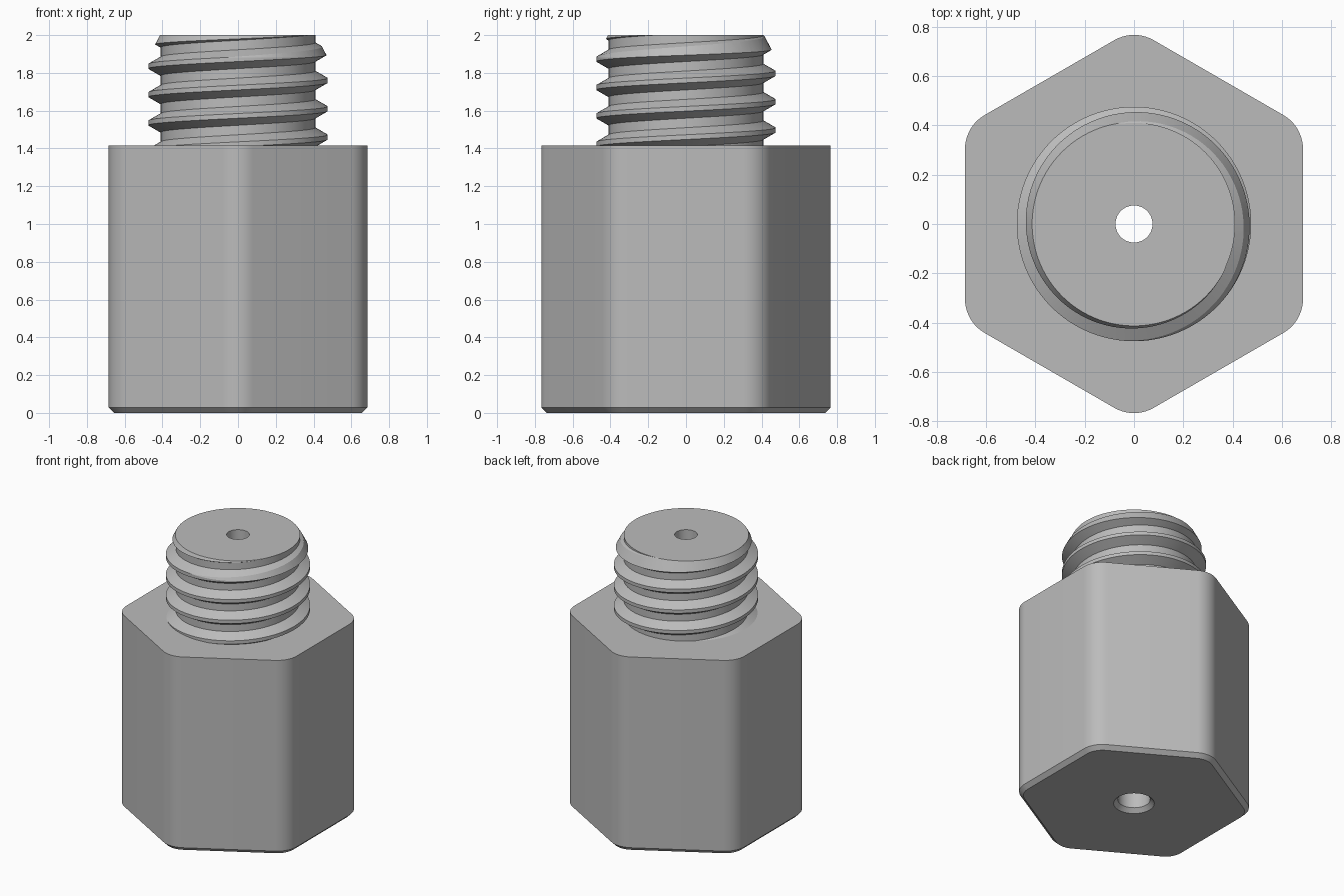
import bpy, bmesh
from math import sin, cos, pi, sqrt, radians

cube = bpy.data.objects.get("Cube")
if cube:
    bpy.data.objects.remove(cube, do_unlink=True)

SEG = 96            # steps around every round part
TOP, SHOULDER = 2.0, 1.415
ROOT, CREST, PITCH = 0.41, 0.475, 0.15

steel = bpy.data.materials.new("grey_steel")
steel.use_nodes = True
grey = (0.5, 0.5, 0.5, 1)
steel.diffuse_color = grey
steel.node_tree.nodes["Principled BSDF"].inputs["Base Color"].default_value = grey


def make_object(name, bm):
    """Clean the mesh and link it as an object."""
    bmesh.ops.remove_doubles(bm, verts=bm.verts[:], dist=1e-5)
    loose = [e for e in bm.edges if not e.link_faces]
    bmesh.ops.delete(bm, geom=loose, context='EDGES')
    bmesh.ops.recalc_face_normals(bm, faces=bm.faces[:])
    mesh = bpy.data.meshes.new(name)
    bm.to_mesh(mesh)
    bm.free()
    obj = bpy.data.objects.new(name, mesh)
    bpy.context.collection.objects.link(obj)
    mesh.materials.append(steel)
    return obj


def skin(bm, rings, wrap_rows=False, wrap_cols=True):
    """Bridge rows of points with quads."""
    rows = [[bm.verts.new(p) for p in ring] for ring in rings]
    if wrap_rows:
        rows.append(rows[0])
    for a, b in zip(rows, rows[1:]):
        n = len(a)
        for i in range(n if wrap_cols else n - 1):
            j = (i + 1) % n
            bm.faces.new((a[i], a[j], b[j], b[i]))
    return rows


def lathe(name, profile):
    """Revolve a closed (radius, height) profile about z."""
    bm = bmesh.new()
    angles = [2 * pi * i / SEG for i in range(SEG)]
    skin(bm, [[(r * cos(a), r * sin(a), z) for a in angles] for r, z in profile], True)
    return make_object(name, bm)


def boolean(target, cutter, operation):
    """Apply a boolean and discard the cutter."""
    cutter.hide_render = True
    mod = target.modifiers.new("cut", 'BOOLEAN')
    mod.operation, mod.solver, mod.object = operation, 'EXACT', cutter
    bpy.context.view_layer.objects.active = target
    bpy.ops.object.modifier_apply(modifier=mod.name)
    bpy.data.objects.remove(cutter, do_unlink=True)


def hex_ring(apothem, radius, z, steps=10):
    """Hexagon outline with rounded corners, points toward front and back."""
    reach = (apothem - radius) * 2 / sqrt(3)
    ring = []
    for k in range(6):
        mid = pi / 2 + k * pi / 3
        for s in range(steps + 1):
            a = mid + (s / steps - 0.5) * pi / 3
            ring.append((reach * cos(mid) + radius * cos(a),
                         reach * sin(mid) + radius * sin(a), z))
    return ring


# Hexagonal body with a chamfered lower edge
APOTHEM, CORNER, CHAMFER = 0.685, 0.16, 0.028
bm = bmesh.new()
rows = skin(bm, [hex_ring(APOTHEM - CHAMFER, CORNER - CHAMFER, 0),
                 hex_ring(APOTHEM, CORNER, CHAMFER),
                 hex_ring(APOTHEM, CORNER, SHOULDER)])
bm.faces.new(rows[0])
bm.faces.new(rows[-1])
body = make_object("hex_body", bm)

# Bore: countersunk mouth, wide lower part, narrow upper part
bore = lathe("bore_cutter", [(0, -0.01), (0.144, -0.01), (0.106, 0.028), (0.106, 1.2),
                             (0.075, 1.23), (0.075, 1.5), (0, 1.5)])
boolean(body, bore, 'DIFFERENCE')

# Right-hand thread swept as a helix, flattened beyond both ends
LOW, HIGH, START = 1.3, 2.12, 1.46
tooth = [(-0.0125, CREST), (0.0125, CREST), (0.05, ROOT), (0.1, ROOT)]


def thread_point(turn, offset, radius, i):
    a = 2 * pi * i / SEG
    z = START + PITCH * (turn + i / SEG) + offset
    if not LOW < z < HIGH:
        z, radius = min(max(z, LOW), HIGH), ROOT
    return (radius * cos(a), radius * sin(a), z)


bm = bmesh.new()
skin(bm, [[thread_point(t, off, r, i) for i in range(SEG + 1)]
          for t in range(-3, 7) for off, r in tooth], wrap_cols=False)
bmesh.ops.remove_doubles(bm, verts=bm.verts[:], dist=1e-5)
bmesh.ops.holes_fill(bm, edges=[e for e in bm.edges if e.is_boundary], sides=0)
stud = make_object("threaded_stud", bm)

# Trim the stud to length, with a tapered tip and the bore through it
TIP = 0.413
trim = lathe("stud_trim", [(0.075, SHOULDER), (0.57, SHOULDER), (0.57, 1.7),
                           (TIP, TOP), (0.075, TOP)])
boolean(stud, trim, 'INTERSECT')

# Smooth the round faces, keep the edges crisp
for obj in (body, stud):
    bpy.ops.object.select_all(action='DESELECT')
    obj.select_set(True)
    bpy.context.view_layer.objects.active = obj
    bpy.ops.object.shade_smooth_by_angle(angle=radians(20))
